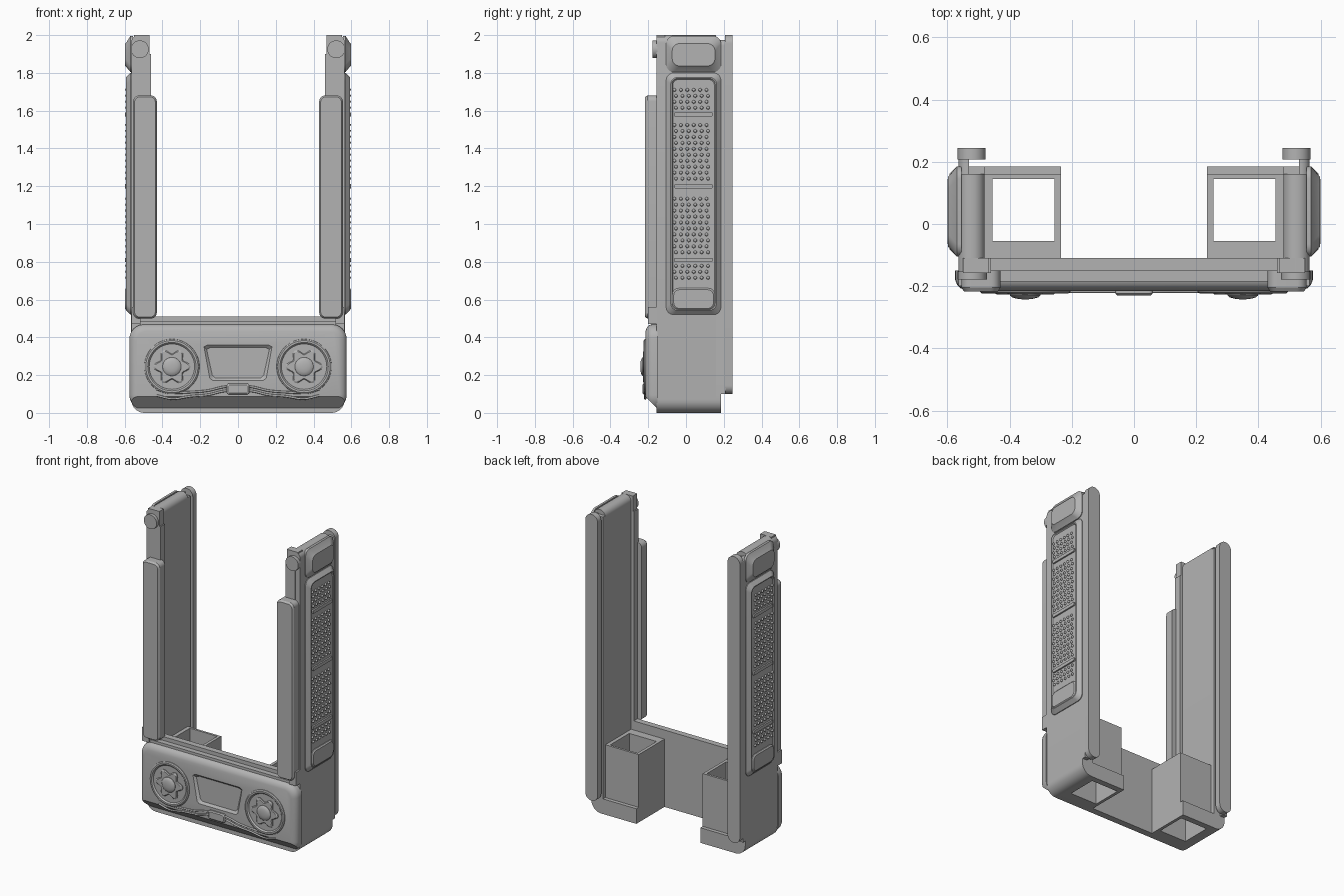
import bpy, bmesh
from math import sin, cos, pi, radians
from mathutils import Vector

if "Cube" in bpy.data.objects:
    bpy.data.objects.remove(bpy.data.objects["Cube"])

grey = bpy.data.materials.new("plain_grey")
grey.use_nodes = True
grey.diffuse_color = (0.45, 0.45, 0.45, 1)
grey.node_tree.nodes["Principled BSDF"].inputs["Base Color"].default_value = (0.45, 0.45, 0.45, 1)


def finish(name, bm, mirror=False):
    """Turn a bmesh into an object, smooth with sharp edges kept."""
    bmesh.ops.remove_doubles(bm, verts=bm.verts, dist=1e-5)
    bmesh.ops.recalc_face_normals(bm, faces=bm.faces)
    for f in bm.faces:
        f.smooth = True
    for e in bm.edges:
        e.smooth = e.calc_face_angle(0) < radians(30)
    me = bpy.data.meshes.new(name)
    bm.to_mesh(me)
    bm.free()
    me.materials.append(grey)
    ob = bpy.data.objects.new(name, me)
    bpy.context.collection.objects.link(ob)
    if mirror:
        ob.modifiers.new("Mirror", "MIRROR")
    return ob


def rect(u0, u1, v0, v1, r=0.0, inset=0.0, bottom_outer=None):
    """Rounded rectangle outline; r may be one radius or four from top right anticlockwise."""
    radii = r if isinstance(r, tuple) else (r,) * 4
    u0, u1, v0, v1 = u0 + inset, u1 - inset, v0 + inset, v1 - inset
    pts = []
    corners = ((u1, v1, -1, -1), (u0, v1, 1, -1), (u0, v0, 1, 1), (u1, v0, -1, 1))
    for k, (u, v, su, sv) in enumerate(corners):
        q = max(radii[k], 0)
        for i in range(9):
            a = pi / 2 * (k + i / 8)
            pts.append((u + su * q + q * cos(a), v + sv * q + q * sin(a)))
    return pts


def circle(x, z, radius, wave=0.0, n=48):
    return [(x + (radius + wave * cos(6 * a)) * cos(a), z + (radius + wave * cos(6 * a)) * sin(a))
            for a in (2 * pi * i / n for i in range(n))]


def loft_mesh(axis, rings):
    """Join outlines given at depths along an axis and cap both ends."""
    bm = bmesh.new()
    place = {"x": lambda u, v, d: (d, u, v), "y": lambda u, v, d: (u, d, v)}[axis]
    loops = [[bm.verts.new(place(u, v, d)) for u, v in pts] for d, pts in rings]
    for a, b in zip(loops, loops[1:]):
        for i in range(len(a)):
            j = (i + 1) % len(a)
            bm.faces.new((a[i], a[j], b[j], b[i]))
    bm.faces.new(loops[0])
    bm.faces.new(loops[-1])
    return bm


def loft(name, axis, rings, mirror=False):
    return finish(name, loft_mesh(axis, rings), mirror)


def prism(name, d0, d1, outline, mirror=False, axis="y"):
    return loft(name, axis, [(d0, outline), (d1, outline)], mirror)


def box(name, x0, x1, y0, y1, z0, z1, mirror=True):
    return prism(name, y0, y1, rect(x0, x1, z0, z1), mirror)


# Tall side walls, with a slotted pole at the back
prism("side_wall", -0.155, 0.16, rect(0.48, 0.565, 0, 2, (0.04, 0.04, 0, 0.07)), True)
prism("wall_strip", 0.16, 0.21, rect(0.53, 0.565, 0.1, 1.975, (0.03, 0, 0, 0)), True)
box("wall_inner_strip", 0.48, 0.53, 0.16, 0.185, 0.1, 1.97)
prism("back_pole", 0.207, 0.245, rect(0.477, 0.567, 0.1, 2, 0.044), True)

# Square wells at the foot of each wall
box("well_inner_side", 0.235, 0.255, -0.11, 0.16, 0, 0.45)
box("well_back", 0.235, 0.48, 0.145, 0.16, 0, 0.45)
box("well_front", 0.235, 0.48, -0.11, -0.055, 0, 0.45)
box("well_outer_side", 0.455, 0.48, -0.055, 0.145, 0, 0.45)
prism("well_lip", 0.16, 0.185, rect(0.235, 0.565, 0, 0.1, (0, 0, 0, 0.07)), True)

# Board joining the walls, with stepped ledges on top
prism("front_board", -0.155, -0.11, rect(-0.565, 0.565, 0, 0.47, (0, 0, 0.07, 0.07)))
box("board_top", -0.49, 0.49, -0.15, -0.11, 0.46, 0.51, False)
box("board_ledge", -0.515, 0.515, -0.185, -0.15, 0.44, 0.485, False)

# Front rails and knobs
loft("front_rail", "y", [(-0.15, rect(0.43, 0.555, 0.5, 1.68, 0.03)),
                         (-0.205, rect(0.43, 0.555, 0.5, 1.68, 0.03)),
                         (-0.217, rect(0.43, 0.555, 0.5, 1.68, 0.025, 0.008))], True)
box("rail_foot", 0.515, 0.565, -0.2, -0.15, 0.47, 0.56)
box("rail_backing", 0.46, 0.53, -0.157, -0.11, 0.46, 1.9)
box("knob_plate", 0.468, 0.55, -0.157, -0.11, 1.88, 2)
prism("knob", -0.178, -0.15, circle(0.52, 1.925, 0.047), True)

# Front panel with rounded rim and a sloped underside
panel = (-0.575, 0.575, 0.015, 0.47)
bm = loft_mesh("y", [(-0.15, rect(*panel, 0.08)), (-0.18, rect(*panel, 0.08)),
                     (-0.195, rect(*panel, 0.075, 0.006)), (-0.207, rect(*panel, 0.065, 0.018)),
                     (-0.215, rect(*panel, 0.05, 0.038))])
cut = bmesh.ops.bisect_plane(bm, geom=bm.verts[:] + bm.edges[:] + bm.faces[:],
                             plane_co=Vector((0, -0.15, 0.022)), plane_no=Vector((0, -1, -1)),
                             clear_outer=True)
bmesh.ops.edgenet_fill(bm, edges=[g for g in cut["geom_cut"] if isinstance(g, bmesh.types.BMEdge)])
front_panel = finish("front_panel", bm)

# Recessed screen
def screen(inset):
    return [(0.18 - inset, 0.35 - inset), (0.16 - inset, 0.36 - inset),
            (-0.16 + inset, 0.36 - inset), (-0.18 + inset, 0.35 - inset),
            (-0.15 + inset, 0.185 + inset), (-0.135 + inset, 0.172 + inset),
            (0.135 - inset, 0.172 + inset), (0.15 - inset, 0.185 + inset)]

cutter = loft("screen_cutter", "y", [(-0.25, screen(0)), (-0.215, screen(0)), (-0.2, screen(0.014))])
cutter.hide_render = True
cutter.display_type = "WIRE"
recess = front_panel.modifiers.new("Screen", "BOOLEAN")
recess.operation = "DIFFERENCE"
recess.object = cutter
recess.solver = "EXACT"
cutter.hide_set(True)

# Dials: raised ring, six-lobed star, domed hub
ring = [(0.147, -0.21), (0.145, -0.219), (0.138, -0.224), (0.128, -0.224), (0.122, -0.219), (0.12, -0.2155)]
loft("dial_ring", "y", [(y, circle(0.35, 0.245, r)) for r, y in ring], True)
loft("dial_star", "y", [(-0.21, circle(0.35, 0.245, 0.083, 0.016)),
                        (-0.222, circle(0.35, 0.245, 0.083, 0.016)),
                        (-0.227, circle(0.35, 0.245, 0.076, 0.014))], True)
hub = [(0.05, -0.222), (0.049, -0.23), (0.042, -0.236), (0.028, -0.24), (0.012, -0.242)]
loft("dial_hub", "y", [(y, circle(0.35, 0.245, r)) for r, y in hub], True)

# Cables and their clip
for k, drop in enumerate((0, 0.022)):
    half = [(0, 0.14), (0.07, 0.138), (0.16, 0.118), (0.25, 0.11), (0.35, 0.108 - drop / 2), (0.43, 0.125 - drop / 2)]
    path = [(-x, z) for x, z in reversed(half[1:])] + half
    cu = bpy.data.curves.new("cable", "CURVE")
    cu.dimensions = "3D"
    cu.bevel_depth = 0.006
    cu.bevel_resolution = 2
    sp = cu.splines.new("BEZIER")
    sp.bezier_points.add(len(path) - 1)
    for p, (x, z) in zip(sp.bezier_points, path):
        p.co = (x, -0.216, z - drop)
        p.handle_left_type = p.handle_right_type = "AUTO"
    cu.materials.append(grey)
    bpy.context.collection.objects.link(bpy.data.objects.new(("upper_cable", "lower_cable")[k], cu))
clip = (-0.06, 0.06, 0.097, 0.155)
loft("cable_clip", "y", [(-0.21, rect(*clip, 0.012)), (-0.224, rect(*clip, 0.012)),
                         (-0.23, rect(*clip, 0.01, 0.007))])

# Outer side trim: long bezel, lower pad, top pad
bezel = (-0.105, 0.185, 0.52, 1.8)
loft("side_bezel", "x", [(0.555, rect(*bezel, 0.04)), (0.57, rect(*bezel, 0.04)),
                         (0.594, rect(*bezel, 0.035, 0.024)), (0.594, rect(*bezel, 0.03, 0.03)),
                         (0.587, rect(*bezel, 0.03, 0.035))], True)
pad = (-0.073, 0.153, 0.545, 0.66)
loft("lower_pad", "x", [(0.58, rect(*pad, 0.035)), (0.592, rect(*pad, 0.035)),
                        (0.599, rect(*pad, 0.03, 0.008))], True)
loft("top_pad", "x", [(0.555, rect(-0.105, 0.185, 1.805, 1.995, 0.04)),
                      (0.57, rect(-0.105, 0.185, 1.805, 1.995, 0.04)),
                      (0.592, rect(-0.078, 0.158, 1.832, 1.96, 0.04)),
                      (0.598, rect(-0.073, 0.153, 1.837, 1.955, 0.038))], True)

# Grille bars and studs
for z in (0.81, 1.2, 1.58):
    prism("grille_bar", 0.58, 0.597, rect(-0.062, 0.14, z - 0.011, z + 0.011, 0.005), True, "x")
bm = bmesh.new()
for start, rows in ((0.715, 3), (0.85, 10), (1.24, 10), (1.615, 4)):
    for row in range(rows):
        for col in range(6):
            stud = bmesh.ops.create_icosphere(bm, subdivisions=1, radius=0.01)
            shift = Vector((0.589, -0.053 + 0.034 * col - 0.008 * (row % 2), start + 0.0315 * row))
            bmesh.ops.translate(bm, verts=stud["verts"], vec=shift)
studs = finish("grille_studs", bm, True)
for e in studs.data.edges:
    e.use_edge_sharp = False
